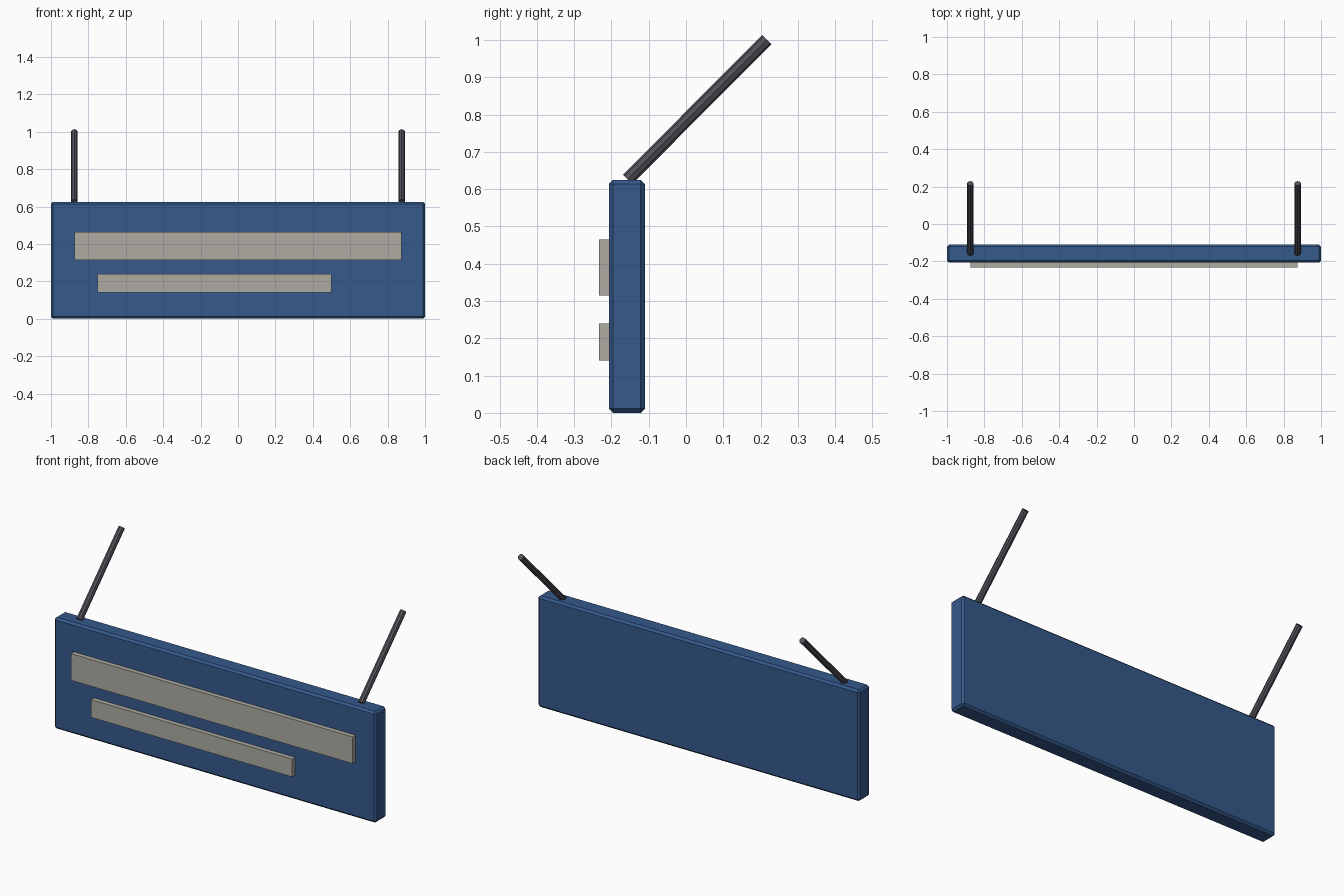
import bpy
from mathutils import Vector

if "Cube" in bpy.data.objects:
    bpy.data.objects.remove(bpy.data.objects["Cube"])


def material(name, rgb):
    m = bpy.data.materials.new(name)
    m.diffuse_color = (*rgb, 1)
    m.use_nodes = True
    m.node_tree.nodes["Principled BSDF"].inputs["Base Color"].default_value = m.diffuse_color
    return m


BLUE = material("panel_blue", (0.035, 0.10, 0.26))
CREAM = material("strip_grey", (0.42, 0.41, 0.36))
DARK = material("rod_dark", (0.085, 0.08, 0.10))


def box(name, lo, hi, mat):
    lo, hi = Vector(lo), Vector(hi)
    bpy.ops.mesh.primitive_cube_add(size=1, location=(lo + hi) / 2)
    ob = bpy.context.object
    ob.name = name
    ob.scale = hi - lo
    bpy.ops.object.transform_apply(location=False, rotation=False, scale=True)
    ob.data.materials.append(mat)
    return ob


def rod(name, a, b, radius, mat):
    a, b = Vector(a), Vector(b)
    d = b - a
    bpy.ops.mesh.primitive_cylinder_add(vertices=8, radius=radius, depth=d.length,
                                        location=(a + b) / 2)
    ob = bpy.context.object
    ob.name = name
    ob.rotation_euler = d.to_track_quat('Z', 'Y').to_euler()
    ob.data.materials.append(mat)
    return ob


# Sign board with chamfered edges
board = box("sign_board", (-1, -0.207, 0), (1, -0.11, 0.625), BLUE)
bev = board.modifiers.new("chamfer", 'BEVEL')
bev.width = 0.0115
bev.segments = 1

# Raised plain strips on the front
box("upper_strip", (-0.875, -0.233, 0.315), (0.875, -0.2, 0.465), CREAM)
box("lower_strip", (-0.75, -0.233, 0.14), (0.5, -0.2, 0.24), CREAM)

# Slanted hanging rods
for side, x in (("left", -0.875), ("right", 0.875)):
    rod(f"{side}_rod", (x, -0.157, 0.626), (x, 0.217, 1.001), 0.0175, DARK)
